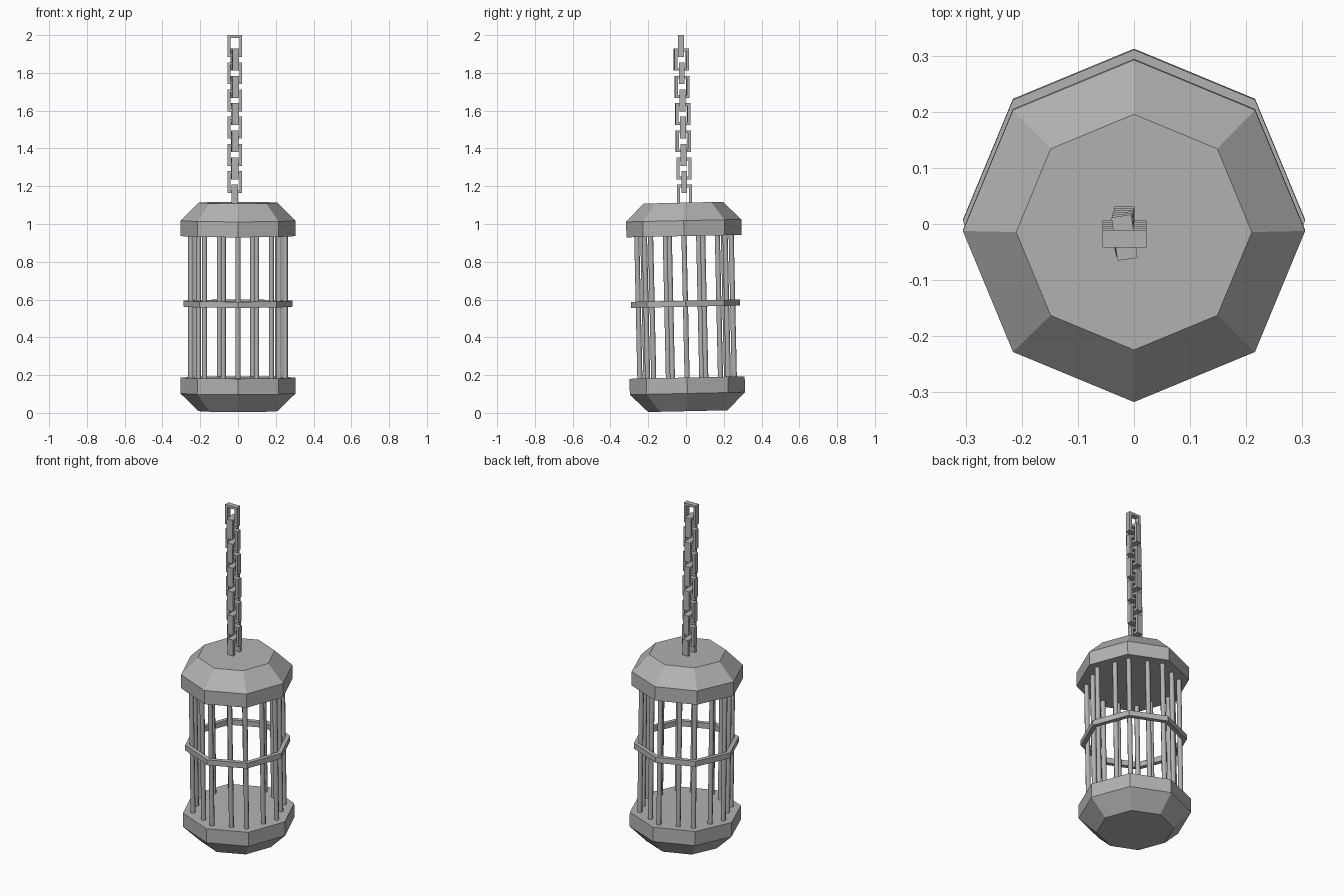
import bpy, bmesh, math
from mathutils import Matrix, Vector

cube = bpy.data.objects.get("Cube")
if cube:
    bpy.data.objects.remove(cube)

iron = bpy.data.materials.new("grey_iron")
iron.use_nodes = True
GREY = (0.45, 0.45, 0.45, 1)
iron.diffuse_color = GREY
iron.node_tree.nodes["Principled BSDF"].inputs["Base Color"].default_value = GREY

# The whole cage hangs with a slight lean around its middle
PIVOT = Matrix.Translation((0, 0, 0.45))
LEAN = PIVOT @ Matrix.Rotation(math.radians(1.25), 4, 'X') @ PIVOT.inverted()
SIDES = 8


def finish(name, bm, matrix):
    bmesh.ops.recalc_face_normals(bm, faces=bm.faces)
    bm.transform(matrix)
    mesh = bpy.data.meshes.new(name)
    bm.to_mesh(mesh)
    bm.free()
    mesh.materials.append(iron)
    obj = bpy.data.objects.new(name, mesh)
    bpy.context.collection.objects.link(obj)
    return obj


def corner(i, radius, z=0):
    a = math.tau * i / SIDES - math.pi / 2
    return Vector((radius * math.cos(a), radius * math.sin(a), z))


def octagon_solid(name, profile, closed=False):
    """Octagonal part from (radius, z) points; closed makes a hollow ring."""
    bm = bmesh.new()
    loops = [[bm.verts.new(corner(i, r, z)) for i in range(SIDES)] for r, z in profile]
    pairs = list(zip(loops, loops[1:]))
    if closed:
        pairs.append((loops[-1], loops[0]))
    else:
        bm.faces.new(loops[0])
        bm.faces.new(loops[-1])
    for low, high in pairs:
        for i in range(SIDES):
            j = (i + 1) % SIDES
            bm.faces.new((low[i], low[j], high[j], high[i]))
    return finish(name, bm, LEAN)


# Base, roof and middle band
octagon_solid("cage_base", [(0.21, 0.009), (0.305, 0.103), (0.305, 0.187)])
octagon_solid("cage_roof", [(0.305, 0.936), (0.305, 1.018), (0.21, 1.113)])
octagon_solid("middle_band", [(0.288, 0.562), (0.288, 0.594), (0.262, 0.594), (0.262, 0.562)], True)

# Bars: one at each corner and one along each side
bm = bmesh.new()
for i in range(SIDES):
    start, end = corner(i, 0.25), corner(i + 1, 0.25)
    for spot in (start, start.lerp(end, 0.56)):
        bmesh.ops.create_cone(bm, cap_ends=True, segments=8, radius1=0.0135, radius2=0.0135,
                              depth=0.78, matrix=Matrix.Translation(spot + Vector((0, 0, 0.56))))
bars = finish("cage_bars", bm, LEAN)
bpy.context.view_layer.objects.active = bars
bars.select_set(True)
bpy.ops.object.shade_smooth_by_angle(angle=math.radians(50))
bars.select_set(False)


def chain_link(name, matrix, half_width=0.039, half_height=0.058, wall=0.015, depth=0.036):
    """Rectangular link standing in the xz plane."""
    bm = bmesh.new()
    loops = []
    for inset, y in ((0, -1), (0, 1), (wall, 1), (wall, -1)):
        w, h = half_width - inset, half_height - inset
        loops.append([bm.verts.new((sx * w, y * depth / 2, sz * h))
                      for sx, sz in ((-1, -1), (1, -1), (1, 1), (-1, 1))])
    for k in range(4):
        a, b = loops[k], loops[(k + 1) % 4]
        for i in range(4):
            j = (i + 1) % 4
            bm.faces.new((a[i], a[j], b[j], b[i]))
    finish(name, bm, matrix)


# Chain: links alternate direction and drift slightly as they rise
LINKS = 12
for k in range(LINKS):
    t = k / (LINKS - 1)
    side_on = k % 2 == 0
    turn = 90 + 9 * t if side_on else 0
    place = Matrix.Translation((-0.017, -0.008 - 0.018 * t, 1.15 + 0.792 * t))
    chain_link(f"chain_link_{k + 1}", place @ Matrix.Rotation(math.radians(turn), 4, 'Z'),
               depth=0.036 if side_on else 0.031)
